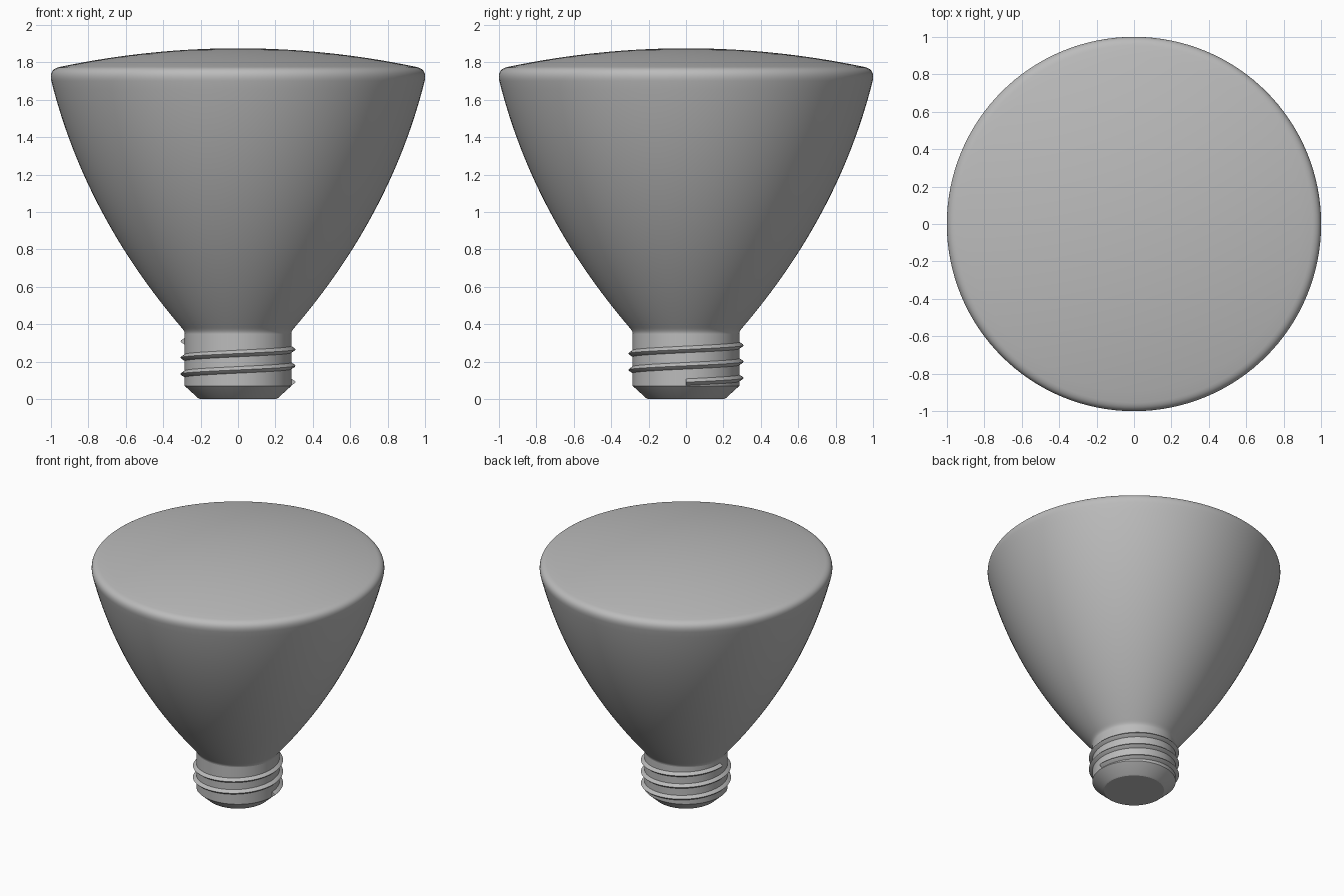
import bpy
import bmesh
from math import sin, cos, pi, radians

cube = bpy.data.objects.get("Cube")
if cube:
    bpy.data.objects.remove(cube, do_unlink=True)

SEGMENTS = 128

grey = bpy.data.materials.new("plain grey")
grey.use_nodes = True
colour = (0.5, 0.5, 0.5, 1)
grey.diffuse_color = colour
grey.node_tree.nodes["Principled BSDF"].inputs["Base Color"].default_value = colour


def finish(bm, name):
    """Turn a bmesh into a smooth object that keeps its sharp edges."""
    bmesh.ops.recalc_face_normals(bm, faces=bm.faces)
    mesh = bpy.data.meshes.new(name)
    bm.to_mesh(mesh)
    bm.free()
    mesh.materials.append(grey)
    obj = bpy.data.objects.new(name, mesh)
    bpy.context.collection.objects.link(obj)
    bpy.ops.object.select_all(action="DESELECT")
    obj.select_set(True)
    bpy.context.view_layer.objects.active = obj
    bpy.ops.object.shade_smooth_by_angle(angle=radians(30))
    return obj


def bezier(a, b, c, steps):
    """Points on a quadratic curve from a to c, pulled towards b."""
    points = []
    for i in range(steps + 1):
        t = i / steps
        points.append(tuple((1 - t) ** 2 * p + 2 * t * (1 - t) * q + t * t * r
                            for p, q, r in zip(a, b, c)))
    return points


def lathe(name, profile):
    """Spin a (radius, height) profile around the z axis."""
    bm = bmesh.new()
    verts = [bm.verts.new((r, 0, z)) for r, z in profile]
    edges = [bm.edges.new(pair) for pair in zip(verts, verts[1:])]
    bmesh.ops.spin(bm, geom=verts + edges, axis=(0, 0, 1), cent=(0, 0, 0),
                   angle=2 * pi, steps=SEGMENTS)
    bmesh.ops.remove_doubles(bm, verts=bm.verts, dist=0.0002)
    return finish(bm, name)


def dome(r):
    return 1.875 - 0.1 * (r / 0.955) ** 2


# Bowl, rounded rim and shallow domed lens
bowl = bezier((0.285, 0.35), (0.285, 0.363), (0.305, 0.385), 5)
bowl += bezier((0.305, 0.385), (0.82, 0.99), (0.998, 1.7), 32)[1:]
bowl += bezier((0.998, 1.7), (1.012, 1.762), (0.955, dome(0.955)), 10)[1:]
bowl += [(r, dome(r)) for r in [0.955 * (1 - i / 16) for i in range(1, 17)]]
lathe("reflector_bowl", bowl)

# Screw base with a chamfered foot
lathe("screw_base", [(0, 0), (0.205, 0), (0.215, 0.006), (0.285, 0.07), (0.285, 0.35)])

# Screw thread: a tapered ridge swept along a right-handed helix
TURNS, PITCH, START = 2.5, 0.0875, 0.09
section = [(0.28, -0.021), (0.303, -0.006), (0.308, 0), (0.303, 0.006), (0.28, 0.021)]
bm = bmesh.new()
rings = []
count = int(TURNS * SEGMENTS)
for i in range(count + 1):
    turn = i / SEGMENTS
    a = 2 * pi * turn
    rings.append([bm.verts.new((r * cos(a), r * sin(a), START + PITCH * turn + dz))
                  for r, dz in section])
for low, high in zip(rings, rings[1:]):
    for k in range(len(section)):
        j = (k + 1) % len(section)
        bm.faces.new((low[k], low[j], high[j], high[k]))
bm.faces.new(rings[0])
bm.faces.new(rings[-1])
finish(bm, "screw_thread")
